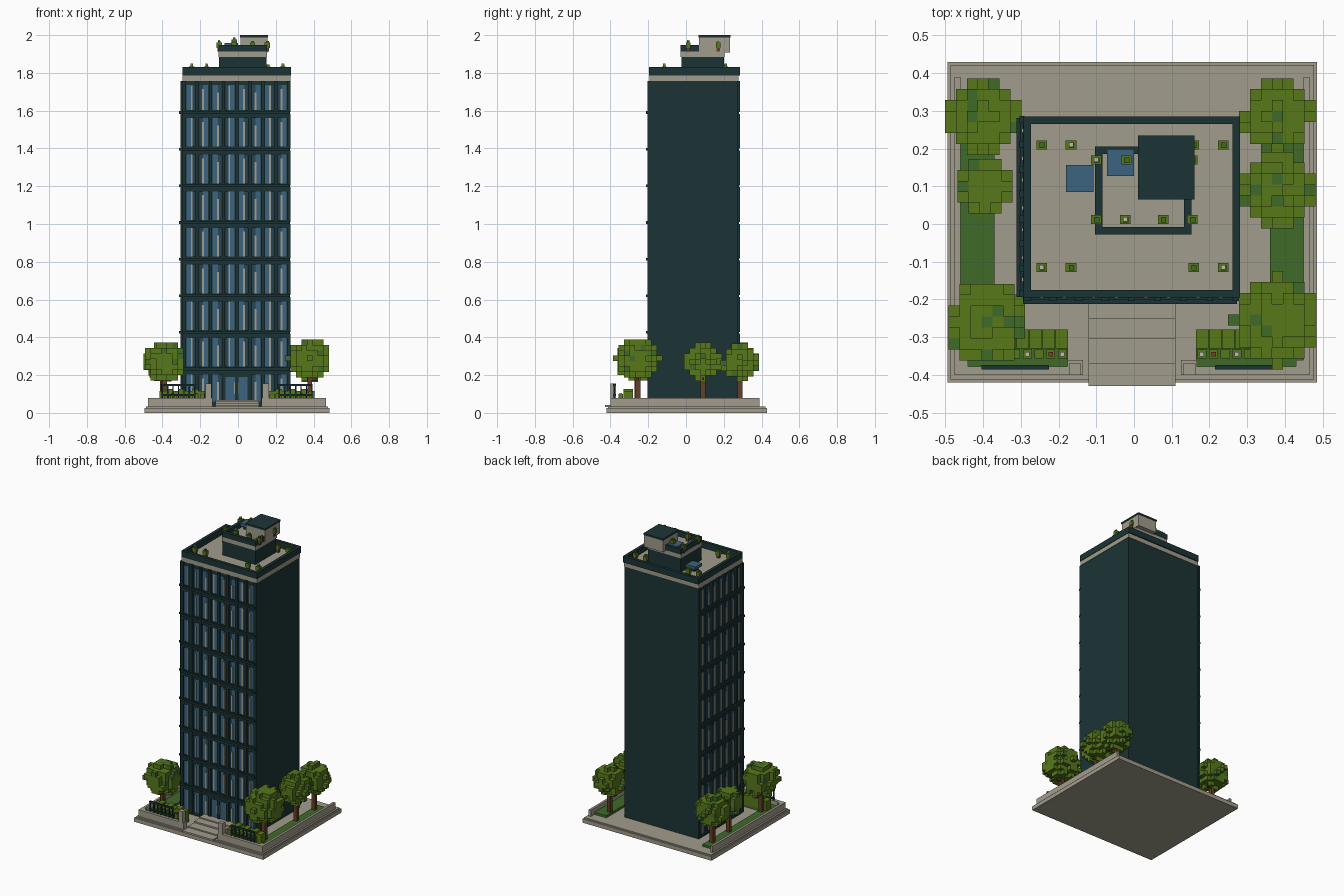
import bpy, bmesh, random
from mathutils import Vector

random.seed(4)
cube = bpy.data.objects.get("Cube")
if cube:
    bpy.data.objects.remove(cube)


def material(name, r, g, b):
    lin = [(c / 255) ** 2.2 for c in (r, g, b)] + [1]
    m = bpy.data.materials.new(name)
    m.use_nodes = True
    m.diffuse_color = lin
    m.node_tree.nodes["Principled BSDF"].inputs["Base Color"].default_value = lin
    return m


stone = material("stone", 160, 155, 139)
dark = material("dark_teal", 34, 55, 56)
glass = material("blue_glass", 62, 100, 128)
dim_glass = material("dim_glass", 42, 70, 84)
grass = material("grass_green", 66, 106, 46)
leaf = material("leaf_green", 88, 120, 32)
bark = material("bark_brown", 98, 66, 42)
white = material("pale_petal", 190, 185, 180)
red = material("red_petal", 130, 58, 45)


def finish(name, bm, *mats):
    me = bpy.data.meshes.new(name)
    bm.to_mesh(me)
    bm.free()
    for m in mats:
        me.materials.append(m)
    ob = bpy.data.objects.new(name, me)
    bpy.context.collection.objects.link(ob)
    return ob


def boxes(name, mat, items):
    """One object from boxes given as x0, x1, y0, y1, z0, z1."""
    bm = bmesh.new()
    for x0, x1, y0, y1, z0, z1 in items:
        vs = bmesh.ops.create_cube(bm, size=1)["verts"]
        for v in vs:
            v.co = Vector(((x0 + x1) / 2 + v.co.x * (x1 - x0),
                           (y0 + y1) / 2 + v.co.y * (y1 - y0),
                           (z0 + z1) / 2 + v.co.z * (z1 - z0)))
    return finish(name, bm, mat)


def ring(x0, x1, y0, y1, z0, z1, t):
    return [(x0, x1, y0, y0 + t, z0, z1), (x0, x1, y1 - t, y1, z0, z1),
            (x0, x0 + t, y0 + t, y1 - t, z0, z1), (x1 - t, x1, y0 + t, y1 - t, z0, z1)]


# Plaza and steps
boxes("plaza_base", stone, [(-.495, .485, -.42, .43, 0, .027),
                            (-.487, .477, -.412, .422, .027, .035)])
boxes("front_steps", stone, [(-.12, .11, y, -.19, .03, z) for y, z in
                             ((-.43, .042), (-.37, .05), (-.305, .06), (-.25, .068))])

# Garden on both sides of the entrance
GROUND = .05
for side, s in (("right", -1), ("left", 1)):
    def mx(a, b):
        c = -.005
        return (c + a, c + b) if s > 0 else (c - b, c - a)

    boxes(side + "_lawn", grass, [(*mx(.365, .455), -.38, .35, .03, GROUND),
                                  (*mx(.17, .365), -.38, -.28, .03, GROUND)])
    boxes(side + "_garden_wall", stone, [
        (*mx(.455, .471), -.36, .39, .03, .08),
        (*mx(.13, .471), -.40, -.378, .03, .08),
        (*mx(.13, .172), -.378, -.36, .03, .08),
        (*mx(.435, .471), -.378, -.36, .03, .08)])
    boxes(side + "_gate_pillar", stone, [(*mx(.135, .168), -.40, -.37, .08, .155)])
    rail = [(*mx(.22, .40), -.386, -.374, z, z + .01) for z in (.09, .143)]
    rail += [(*mx(.22 + .0288 * i, .227 + .0288 * i), -.384, -.376, .08, .145) for i in range(7)]
    boxes(side + "_railing", dark, rail)
    boxes(side + "_hedge", leaf,
          [(*mx(.17 + .0345 * i, .203 + .0345 * i), -.33, -.28, GROUND, .115 + .012 * (i % 2))
           for i in range(7)])
    blooms = [.185 + .031 * i for i in range(7)]
    boxes(side + "_flower_stems", leaf,
          [(*mx(x - .012, x + .012), -.357, -.333, GROUND, .10) for x in blooms])
    for label, mat, pick in (("pale", white, blooms[::3]), ("red", red, blooms[1::2])):
        boxes(f"{side}_{label}_flowers", mat,
              [(*mx(x - .006, x + .006), -.351, -.339, .10, .106) for x in pick])

# Tower body with plain back and right walls
X0, X1, Y0, Y1 = -.29, .275, -.19, .275
boxes("tower_body", dark, [(X0, X1, Y0, Y1, .03, 1.757)])
boxes("cornice_band", stone, [(X0 - .003, X1 + .003, Y0 - .003, Y1 + .003, 1.757, 1.787)])
boxes("roof_parapet", dark, ring(-.293, .281, -.195, .285, 1.787, 1.83, .02))

# Window walls on the front and on the -x side
LEDGES = [.225 + .194 * k for k in range(8)]


def window_wall(name, start, length, bays, place, door=()):
    panes, dims, strips, fins, ledges = [], [], [], [], []
    w = length / bays
    for floor, z in enumerate([.06] + [l + .02 for l in LEDGES]):
        top = LEDGES[floor] - .022 if floor < 8 else 1.735
        for i in range(bays):
            u = start + i * w
            if floor == 0 and i in door:
                continue
            flip = i % 2
            a, b = u + .012, u + w - .012
            mid = a + (b - a) * (.4 if flip else .6)
            lit, dull = ((mid, b), (a, mid)) if flip else ((a, mid), (mid, b))
            panes.append(place(*lit, .0, .005, z, top))
            dims.append(place(*dull, .0, .004, z, top))
            c = lit[0] if flip else lit[1]
            strips.append(place(c - .005, c + .005, 0, .008, z, top - .02 * (i % 3)))
        for i in range(bays + 1):
            u = start + i * w
            fins.append(place(u - .009, u + .009, 0, .014, z - .01, top + .022))
    for z in LEDGES:
        ledges.append(place(start - .01, start + length + .004, 0, .022, z, z + .014))
        ledges.append(place(start - .004, start + length, 0, .012, z - .022, z + .02))
    for part, mat, items in (("bright_panes", glass, panes), ("dim_panes", dim_glass, dims),
                             ("curtain_strips", stone, strips), ("fins", dark, fins),
                             ("ledges", dark, ledges)):
        boxes(f"{name}_{part}", mat, items)


window_wall("front", X0 + .006, X1 - X0 - .012, 8,
            lambda a, b, d, e, z0, z1: (a, b, Y0 - e, Y0 - d, z0, z1), (3, 4))
window_wall("side", Y0 + .006, Y1 - Y0 - .004, 7,
            lambda a, b, d, e, z0, z1: (X0 - e, X0 - d, a, b, z0, z1))

# Entrance doors
boxes("entrance_doors", glass, [(-.065, -.01, -.197, Y0, .068, .19), (-.005, .05, -.197, Y0, .068, .19)])
boxes("door_frame", dark, [(-.075, .06, -.204, Y0, .19, .205), (-.075, -.065, -.204, Y0, .06, .19),
                           (.05, .06, -.204, Y0, .06, .19)])
boxes("door_handles", stone, [(x, x + .006, -.203, -.197, .10, .16) for x in (-.021, .0)])

# Penthouse and stair head
boxes("penthouse_wall", dark, [(-.10, .15, -.025, .2, 1.78, 1.885)])
boxes("penthouse_band", stone, [(-.103, .153, -.028, .203, 1.885, 1.912)])
boxes("penthouse_parapet", dark, ring(-.103, .153, -.028, .205, 1.912, 1.948, .02))
boxes("stair_head", stone, [(.013, .157, .068, .232, 1.907, 1.988)])
boxes("stair_head_cap", dark, [(.01, .16, .065, .235, 1.988, 2.0)])
boxes("roof_skylights", glass, [(-.18, -.108, .085, .157, 1.808, 1.828),
                                (-.072, .0, .127, .199, 1.935, 1.957)])
boxes("skylight_bases", dark, [(-.165, -.123, .10, .142, 1.785, 1.808),
                               (-.057, -.015, .142, .184, 1.91, 1.935)])

# Rooftop plants
spots = [(x, y, 1.787) for x in (-.245, -.167, .158, .237) for y in (-.115, .21)]
spots += [(x, .012, 1.912) for x in (-.10, -.023, .077, .155)]
spots += [(-.10, .17, 1.912), (-.02, .17, 1.93), (.155, .17, 1.912)]
boxes("plant_pots", bark, [(x - .009, x + .009, y - .009, y + .009, z, z + .02) for x, y, z in spots])
boxes("plant_leaves", leaf, [(x - .014, x + .014, y - .012, y + .012, z + .02, z + .048) for x, y, z in spots])
boxes("plant_tips", grass, [(x - .006, x + .008, y - .008, y + .006, z + .048, z + .058) for x, y, z in spots])
boxes("plant_flowers", white, [(x - .006, x + .006, y - .006, y + .006, z + .058, z + .062)
                               for x, y, z in spots[::3]])


# Block trees: only the outer faces of the filled cells are made
def tree(name, x, y, z, rx, ry, rz):
    size = .029
    n = 5
    cells = set()
    for i in range(-n, n + 1):
        for j in range(-n, n + 1):
            for k in range(-n, n + 1):
                d = (i * size / rx) ** 2 + (j * size / ry) ** 2 + (k * size / rz) ** 2
                if d < .8 or (d < 1.03 and random.random() < .6):
                    cells.add((i, j, k))
    bm = bmesh.new()
    for cell in sorted(cells):
        shade = int(random.random() < .12)
        for axis in range(3):
            for sign in (-1, 1):
                out = list(cell)
                out[axis] += sign
                if tuple(out) in cells:
                    continue
                corners = []
                for p, q in ((-1, -1), (1, -1), (1, 1), (-1, 1)):
                    c = Vector(cell)
                    c[axis] += sign / 2
                    c[(axis + 1) % 3] += p * sign / 2
                    c[(axis + 2) % 3] += q / 2
                    corners.append(bm.verts.new(c * size + Vector((x, y, z))))
                bm.faces.new(corners).material_index = shade
    finish(name + "_crown", bm, leaf, grass)
    t = .013
    boxes(name + "_trunk", bark, [(x - t, x + t, y - t, y + t, .04, z),
                                  (x - t, x + 3 * t, y - t / 2, y + t / 2, z - rz, z - rz + t)])


for name, spec in {
    "right_back_tree": (-.40, .285, .27, .098, .098, .10),
    "right_middle_tree": (-.395, .10, .26, .08, .08, .085),
    "right_front_tree": (-.39, -.26, .272, .105, .11, .105),
    "left_back_tree": (.38, .285, .265, .092, .092, .095),
    "left_middle_tree": (.38, .09, .27, .09, .10, .095),
    "left_front_tree": (.38, -.255, .288, .115, .115, .117),
}.items():
    tree(name, *spec)
